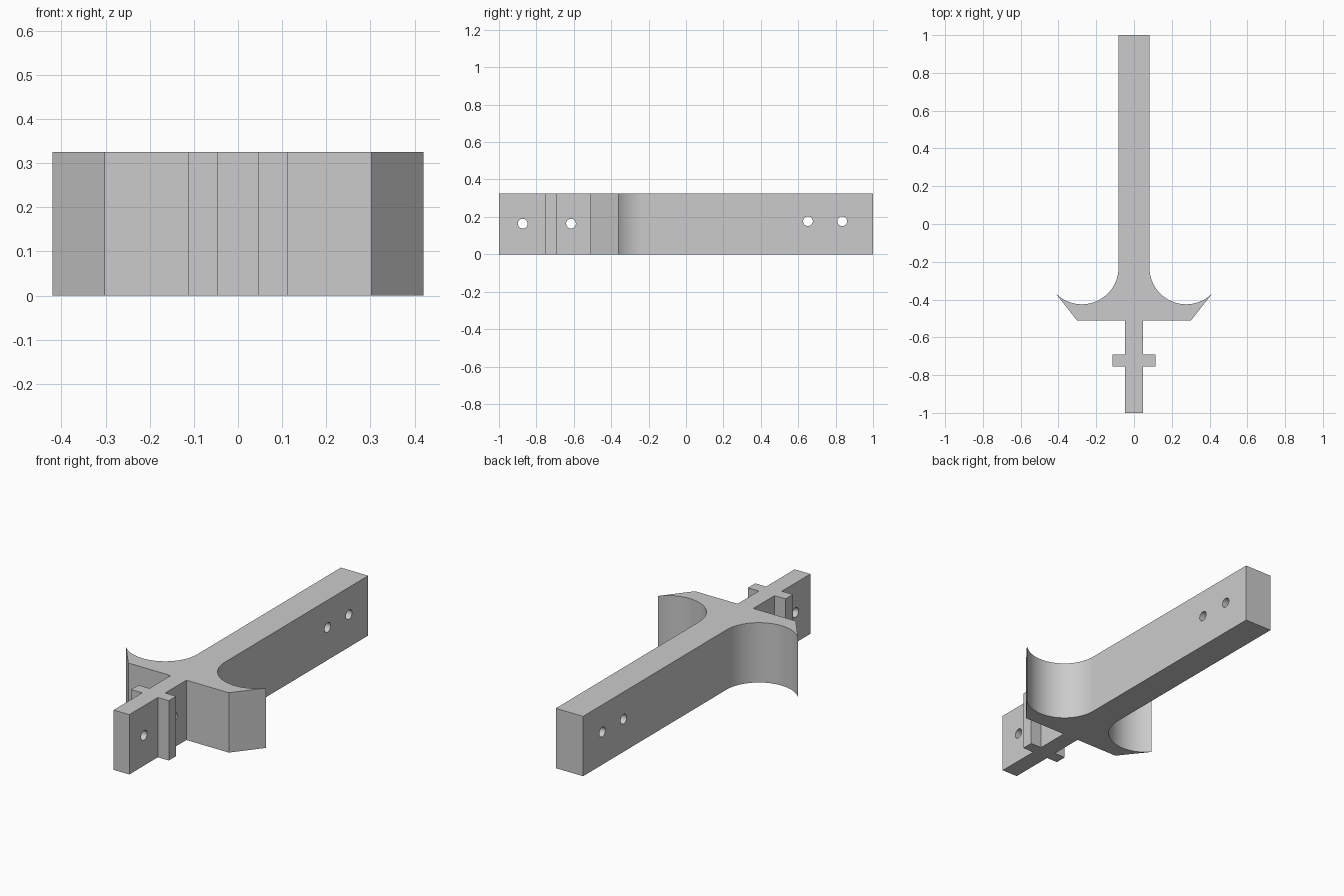
import bpy, bmesh
from math import cos, sin, pi, radians

cube = bpy.data.objects.get("Cube")
if cube:
    bpy.data.objects.remove(cube, do_unlink=True)

HEIGHT = 0.325

grey = bpy.data.materials.new("light grey")
grey.use_nodes = True
colour = (0.6, 0.6, 0.6, 1)
grey.diffuse_color = colour
grey.node_tree.nodes["Principled BSDF"].inputs["Base Color"].default_value = colour


def add_object(name, bm):
    bmesh.ops.recalc_face_normals(bm, faces=bm.faces[:])
    mesh = bpy.data.meshes.new(name)
    bm.to_mesh(mesh)
    bm.free()
    obj = bpy.data.objects.new(name, mesh)
    mesh.materials.append(grey)
    bpy.context.collection.objects.link(obj)
    return obj


# Half outline: narrow tongue, small cross stop, flared guard
half = [(0.047, -1), (0.047, -0.755), (0.113, -0.755), (0.113, -0.692),
        (0.047, -0.692), (0.047, -0.51), (0.302, -0.51)]

# Concave scoop from the guard tip to the long bar
cx, cy, r, steps = 0.276, -0.231, 0.194, 36
start, end = radians(-42), -pi
for i in range(steps + 1):
    a = start + (end - start) * i / steps
    half.append((cx + r * cos(a), cy + r * sin(a)))
half.append((cx - r, 1))

# Mirrored outline extruded upward
outline = half + [(-x, y) for x, y in reversed(half)]
bm = bmesh.new()
base = bm.faces.new([bm.verts.new((x, y, 0)) for x, y in outline])
top = bmesh.ops.extrude_face_region(bm, geom=[base], use_keep_orig=True)
bmesh.ops.translate(bm, vec=(0, 0, HEIGHT),
                    verts=[v for v in top["geom"] if isinstance(v, bmesh.types.BMVert)])
bracket = add_object("bracket_body", bm)

# Cross holes through the tongue and the bar
bm = bmesh.new()
for y, z in [(-0.873, 0.164), (-0.615, 0.164), (0.652, 0.177), (0.835, 0.177)]:
    ring = [bm.verts.new((-0.3, y + 0.026 * cos(2 * pi * i / 32),
                          z + 0.026 * sin(2 * pi * i / 32))) for i in range(32)]
    cap = bm.faces.new(ring)
    far = bmesh.ops.extrude_face_region(bm, geom=[cap], use_keep_orig=True)
    bmesh.ops.translate(bm, vec=(0.6, 0, 0),
                        verts=[v for v in far["geom"] if isinstance(v, bmesh.types.BMVert)])
cutter = add_object("hole_cutter", bm)
cutter.hide_render = True

cut = bracket.modifiers.new("holes", "BOOLEAN")
cut.operation = "DIFFERENCE"
cut.solver = "EXACT"
cut.object = cutter
bpy.ops.object.select_all(action="DESELECT")
bracket.select_set(True)
bpy.context.view_layer.objects.active = bracket
bpy.ops.object.modifier_apply(modifier=cut.name)
bpy.data.objects.remove(cutter, do_unlink=True)

# Smooth scoops and holes, crisp corners
bpy.ops.object.shade_smooth_by_angle(angle=radians(25))
